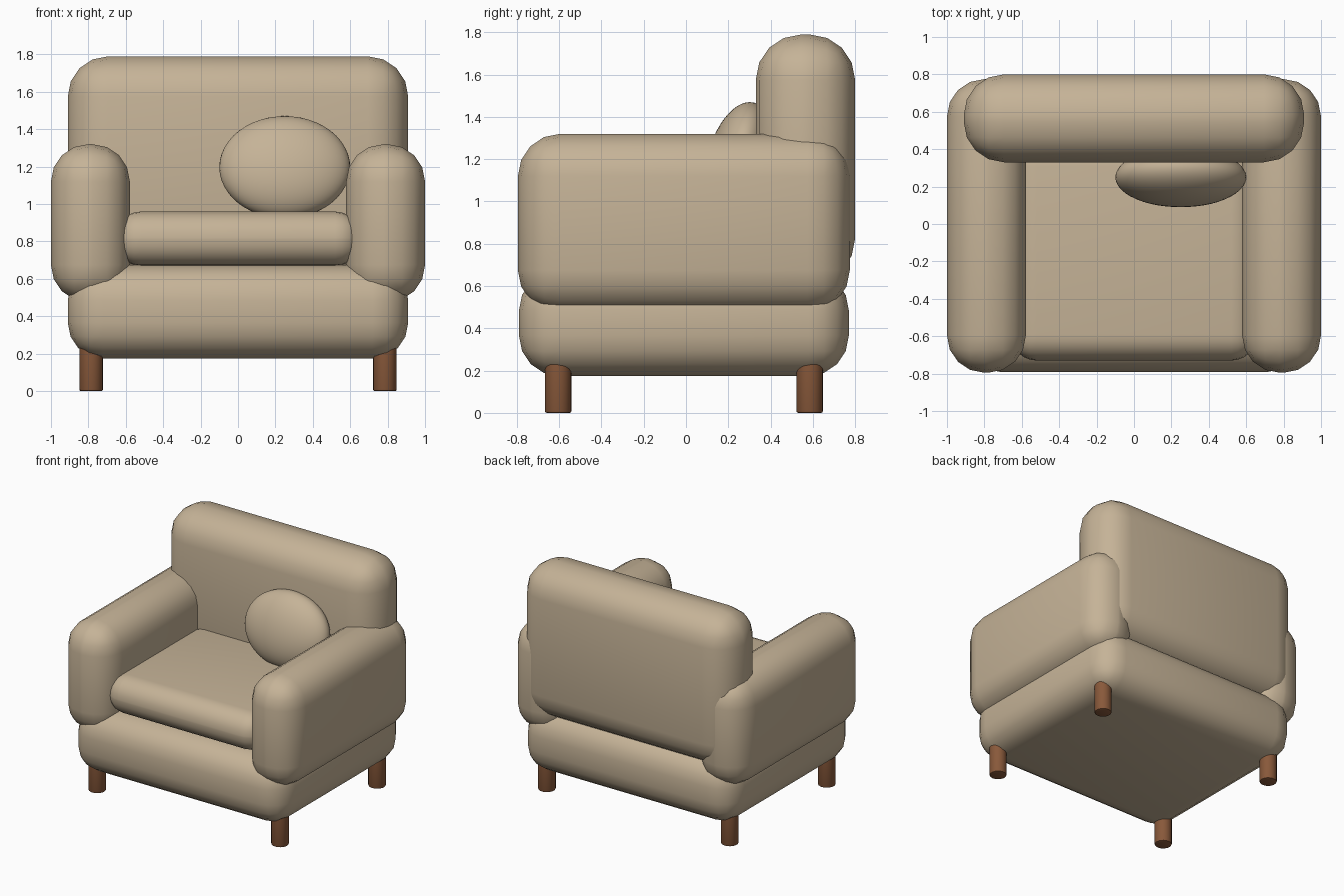
import bpy, bmesh, math
from mathutils import Vector

cube = bpy.data.objects.get("Cube")
if cube:
    bpy.data.objects.remove(cube, do_unlink=True)


def make_material(name, color):
    mat = bpy.data.materials.new(name)
    mat.use_nodes = True
    mat.diffuse_color = color
    mat.node_tree.nodes["Principled BSDF"].inputs["Base Color"].default_value = color
    return mat


fabric = make_material("sand fabric", (0.56, 0.45, 0.31, 1))
wood = make_material("brown wood", (0.25, 0.10, 0.043, 1))


def finish(obj, name, mat, angle):
    obj.name = name
    obj.data.name = name
    obj.data.materials.append(mat)
    bpy.ops.object.select_all(action="DESELECT")
    obj.select_set(True)
    bpy.context.view_layer.objects.active = obj
    bpy.ops.object.shade_smooth_by_angle(angle=math.radians(angle))
    return obj


def padded_box(name, low, high, radius, segments=4):
    """Upholstered block with rounded edges between two corners."""
    low, high = Vector(low), Vector(high)
    size, centre = high - low, (low + high) / 2
    mesh = bpy.data.meshes.new(name)
    bm = bmesh.new()
    bmesh.ops.create_cube(bm, size=1)
    for v in bm.verts:
        v.co = Vector(a * b for a, b in zip(v.co, size))
    bmesh.ops.bevel(bm, geom=bm.edges[:], offset=radius, segments=segments,
                    profile=0.5, affect="EDGES")
    bm.to_mesh(mesh)
    bm.free()
    obj = bpy.data.objects.new(name, mesh)
    obj.location = centre
    bpy.context.collection.objects.link(obj)
    return finish(obj, name, fabric, 40)


# Upholstered body
padded_box("base", (-0.91, -0.79, 0.175), (0.91, 0.77, 0.675), 0.19)
padded_box("backrest", (-0.91, 0.33, 0.61), (0.91, 0.80, 1.79), 0.215)
padded_box("seat_cushion", (-0.66, -0.73, 0.67), (0.66, 0.45, 0.96), 0.14, 6)

# Arms
for side, name in ((1, "left_arm"), (-1, "right_arm")):
    xs = sorted((0.578 * side, 1.0 * side))
    padded_box(name, (xs[0], -0.795, 0.475), (xs[1], 0.775, 1.32), 0.2)

# Oval pillow leaning on the backrest
bpy.ops.mesh.primitive_uv_sphere_add(segments=48, ring_count=24, radius=1,
                                     location=(0.25, 0.25, 1.197))
pillow = bpy.context.object
pillow.scale = (0.35, 0.148, 0.28)
pillow.rotation_euler.x = math.radians(-15)
finish(pillow, "pillow", fabric, 60)

# Round legs with softened rims
for x, side in ((0.785, "left"), (-0.785, "right")):
    for y, end in ((-0.605, "front"), (0.585, "back")):
        bpy.ops.mesh.primitive_cylinder_add(vertices=20, radius=0.063, depth=0.26,
                                            location=(x, y, 0.13))
        leg = bpy.context.object
        bm = bmesh.new()
        bm.from_mesh(leg.data)
        rim = [e for e in bm.edges if all(v.co.z < 0 for v in e.verts)]
        bmesh.ops.bevel(bm, geom=rim, offset=0.009, segments=2, profile=0.5,
                        affect="EDGES")
        bm.to_mesh(leg.data)
        bm.free()
        finish(leg, f"{end}_{side}_leg", wood, 40)
